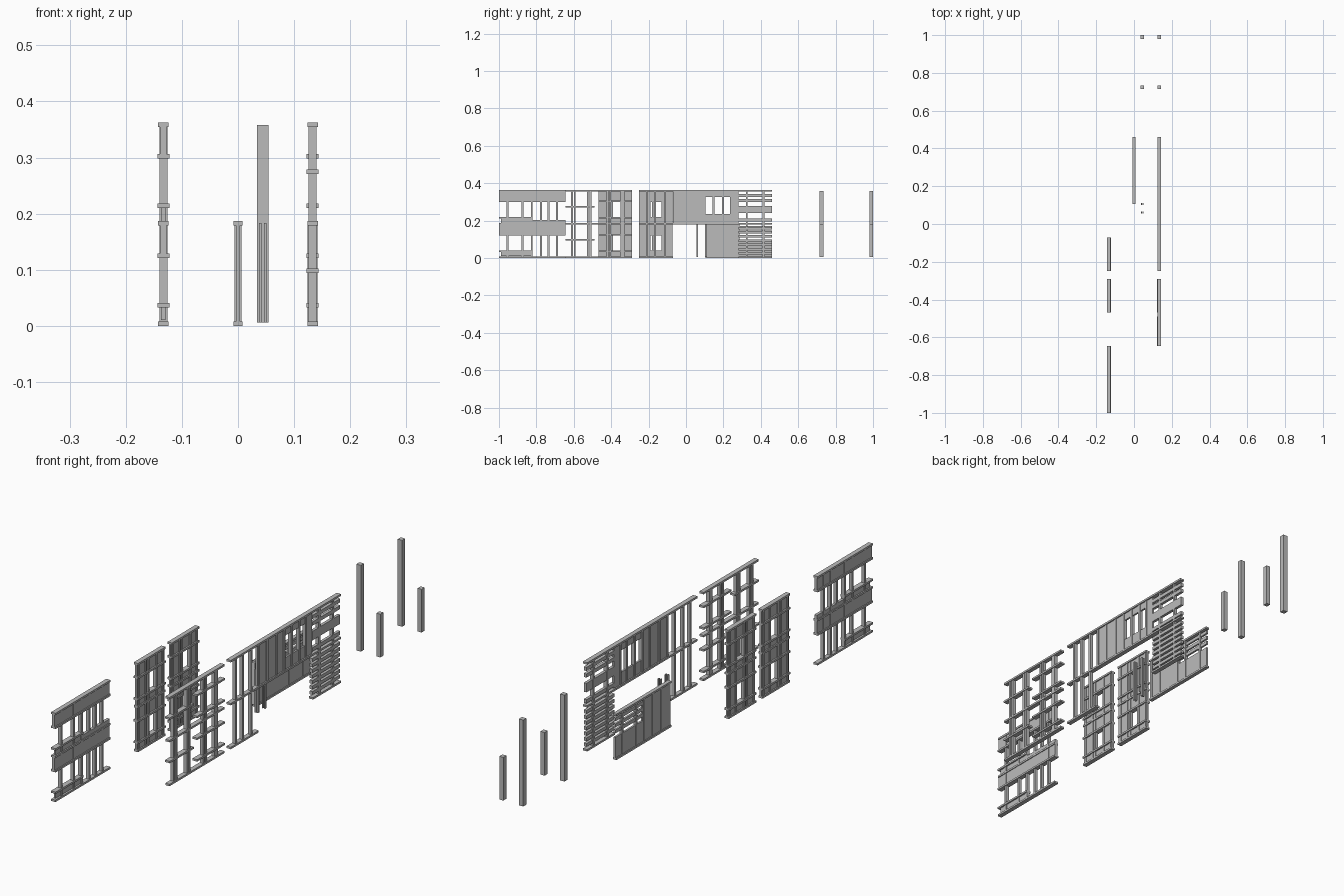
import bpy, bmesh
from mathutils import Vector

old = bpy.data.objects.get("Cube")
if old:
    bpy.data.objects.remove(old)

grey = bpy.data.materials.new("plain_grey")
grey.use_nodes = True
grey.diffuse_color = (0.5, 0.5, 0.5, 1)
grey.node_tree.nodes["Principled BSDF"].inputs["Base Color"].default_value = (0.5, 0.5, 0.5, 1)

TOP, MID, BASE = 0.362, 0.183, 0.003
PLATE = 0.008


def build(name, x, boxes):
    """Make one object from boxes (y0, y1, z0, z1, thickness[, x offset])."""
    bm = bmesh.new()
    for y0, y1, z0, z1, t, *off in boxes:
        cx = x + (off[0] if off else 0)
        made = bmesh.ops.create_cube(bm, size=1)["verts"]
        for v in made:
            v.co = Vector((cx + v.co.x * t,
                           (y0 + y1) / 2 + v.co.y * (y1 - y0),
                           (z0 + z1) / 2 + v.co.z * (z1 - z0)))
    mesh = bpy.data.meshes.new(name)
    bm.to_mesh(mesh)
    bm.free()
    mesh.materials.append(grey)
    obj = bpy.data.objects.new(name, mesh)
    bpy.context.collection.objects.link(obj)
    return obj


def plate(y0, y1, z, w=0.019):
    return (y0, y1, z - PLATE / 2, z + PLATE / 2, w)


def rail(y0, y1, z):
    return (y0, y1, z - 0.004, z + 0.004, 0.021)


def stud(y, z0=BASE, z1=TOP - 0.004, w=0.010, t=0.014):
    return (y - w / 2, y + w / 2, z0, z1, t)


def sheet(y0, y1, z0, z1, t=0.008):
    return (y0, y1, z0, z1, t)


def plates(y0, y1, levels=(BASE + 0.001, MID, TOP - 0.004)):
    return [plate(y0, y1, z) for z in levels]


STOREYS = (0, 0.177)
HEAD, SILL = 0.125, 0.037

# Wide rear-side wall with two window bays on each storey
p = plates(-1.0, -0.645)
p += [stud(y) for y in (-0.955, -0.875, -0.825, -0.775, -0.735, -0.69)]
for s in STOREYS:
    p += [sheet(-1.0, -0.645, HEAD + s, MID + s, 0.012),
          rail(-1.0, -0.82, HEAD + s), rail(-0.82, -0.645, HEAD + s),
          rail(-1.0, -0.82, SILL + s),
          sheet(-0.99, -0.83, s + 0.01, SILL + s)]
p.append(sheet(-0.82, -0.645, MID, MID + 0.02, 0.012))
build("wide_window_wall", -0.133, p)

# Two narrow window walls with boarded sides
for name, y0, y1, o0, o1 in (("narrow_wall_front", -0.468, -0.29, -0.418, -0.338),
                             ("narrow_wall_middle", -0.25, -0.072, -0.2, -0.12)):
    p = plates(y0, y1)
    p += [stud(y) for y in (o0 + 0.005, (o0 + o1) / 2 - 0.018, o1 - 0.005)]
    p += [stud(y) for y in (y0 + 0.012, y1 - 0.012)]
    p += [sheet(y0, o0, BASE, TOP - 0.004), sheet(o1, y1, BASE, TOP - 0.004)]
    for s in STOREYS:
        p += [rail(y0, y1, HEAD + s), rail(y0, y1, SILL + s),
              sheet(o0, o1, HEAD + s, MID + s),
              sheet(o0, o1, s + 0.004, SILL + s)]
    build(name, -0.133, p)

# Open stud wall
p = plates(-0.645, -0.29)
p += [stud(y) for y in (-0.61, -0.595, -0.525, -0.51, -0.42, -0.405, -0.345, -0.335)]
for s in STOREYS:
    p += [rail(-0.645, -0.49, 0.098 + s)]
    p += [rail(-0.468, -0.29, z + s) for z in (HEAD, SILL)]
build("open_stud_wall", 0.133, p)

# Long wall: open frame, boarded upper storey, slatted end
p = [plate(-0.25, 0.46, TOP - 0.004), plate(-0.25, -0.07, MID),
     plate(-0.07, 0.46, MID), plate(-0.25, -0.07, BASE + 0.001),
     plate(0.28, 0.46, BASE + 0.001)]
p += [stud(y) for y in (-0.21, -0.165, -0.112)]
p += [stud(y, MID) for y in (-0.062, -0.01, 0.05, 0.1, 0.148, 0.198, 0.24)]
p += [stud(y) for y in (0.325, 0.415)]
p += [sheet(-0.07, 0.1, MID, TOP - 0.004),
      sheet(0.1, 0.28, MID, 0.235), sheet(0.1, 0.28, 0.325, TOP - 0.004),
      sheet(0.24, 0.28, 0.235, 0.325)]
for z0, z1 in ((0.327, 0.342), (0.3, 0.315), (0.24, 0.277), (0.195, 0.21)):
    p.append(sheet(0.28, 0.46, z0, z1, 0.012))
for i in range(7):
    z = 0.018 + i * 0.0225
    p.append(sheet(0.28, 0.46, z, z + 0.0135, 0.012))
build("long_wall", 0.133, p)

# Low inner wall: boarded half and half with slats above
p = [plate(0.105, 0.46, z, 0.016) for z in (BASE + 0.001, MID)]
p += [stud(y, BASE, MID, t=0.012) for y in (0.115, 0.165, 0.22, 0.275, 0.325, 0.415)]
p += [sheet(0.105, 0.285, BASE, MID), sheet(0.285, 0.46, BASE, 0.092)]
p += [sheet(0.285, 0.46, z, z + 0.014) for z in (0.108, 0.132, 0.157)]
build("low_inner_wall", 0, p)

# Small split posts beside the low wall
for i, y in enumerate((0.06, 0.106)):
    build(f"small_post_{i + 1}", 0.044,
          [(y - 0.005, y + 0.005, 0.006, MID, 0.005, dx) for dx in (-0.0045, 0.0045)])

# Freestanding posts, tall inside and short outside
for i, y in enumerate((0.724, 0.99)):
    build(f"tall_post_{i + 1}", 0.044, [(y - 0.01, y + 0.01, 0.006, 0.358, 0.02)])
    build(f"short_post_{i + 1}", 0.133, [(y - 0.01, y + 0.01, 0.006, 0.182, 0.018)])
